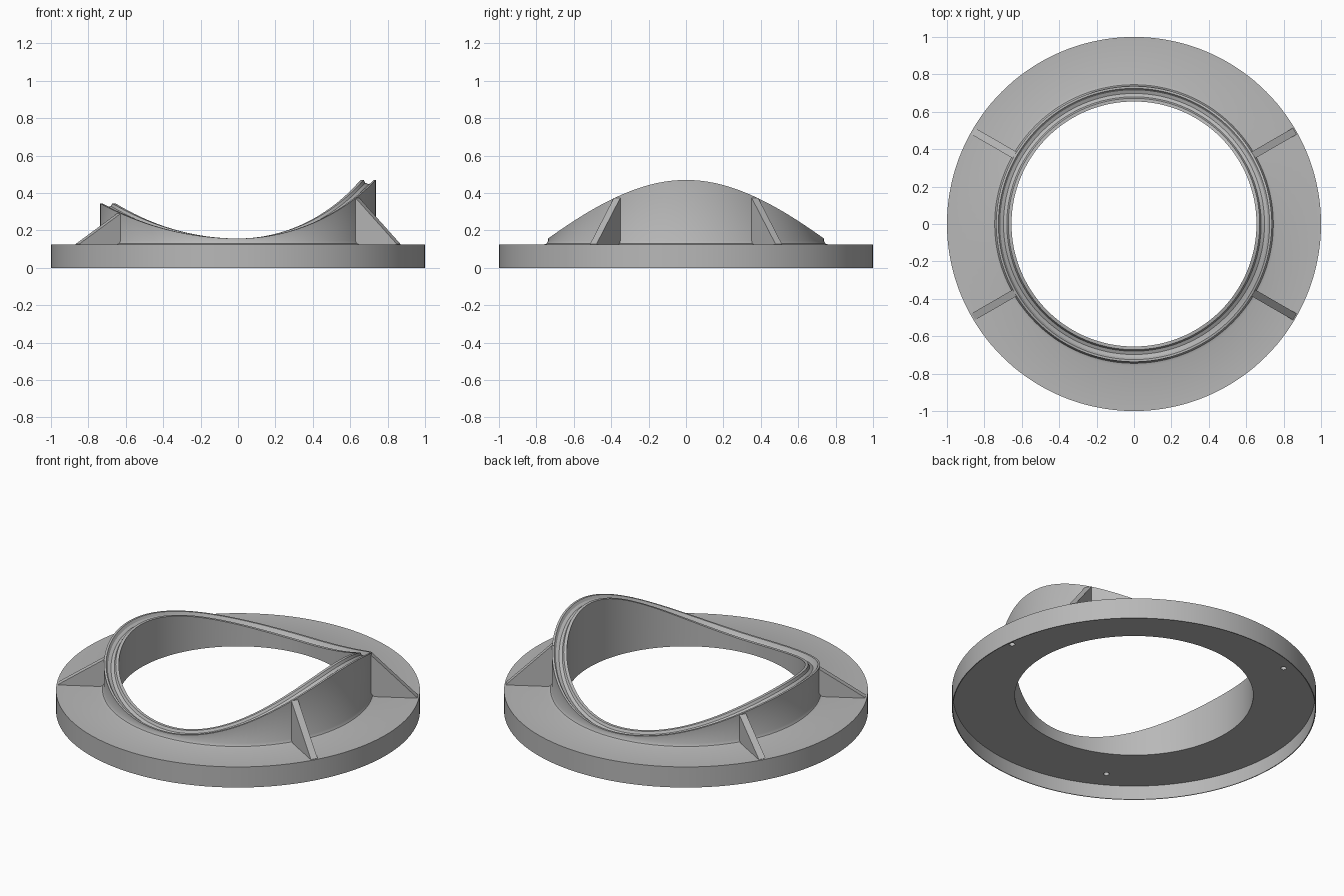
import bpy, bmesh
from math import sin, cos, pi, sqrt, radians
from mathutils import Matrix

if "Cube" in bpy.data.objects:
    bpy.data.objects.remove(bpy.data.objects["Cube"], do_unlink=True)

SEGMENTS = 144
WALL = 0.737        # outer radius of the raised collar
FLANGE_TOP = 0.125
FLOOR = 0.085       # underside of the flange, inside the thin skirt

grey = bpy.data.materials.new("plain grey")
grey.use_nodes = True
colour = (0.48, 0.48, 0.48, 1)
grey.diffuse_color = colour
grey.node_tree.nodes["Principled BSDF"].inputs["Base Color"].default_value = colour


def rim_height(angle):
    """Saddle rim: a circular arc along x, steeper on the +x side."""
    x = WALL * cos(angle)
    rise = 0.313 if x > 0 else 0.188
    radius = (WALL ** 2 + rise ** 2) / (2 * rise)
    return 0.157 + radius - sqrt(radius ** 2 - x ** 2)


def finish(name, bm):
    bmesh.ops.recalc_face_normals(bm, faces=bm.faces)
    mesh = bpy.data.meshes.new(name)
    bm.to_mesh(mesh)
    bm.free()
    obj = bpy.data.objects.new(name, mesh)
    bpy.context.collection.objects.link(obj)
    mesh.materials.append(grey)
    return obj


def activate(obj):
    bpy.ops.object.select_all(action='DESELECT')
    obj.select_set(True)
    bpy.context.view_layer.objects.active = obj


# Flange, skirt and collar: one closed profile (radius, height, follows rim)
profile = [
    (1, 0, False), (1, FLANGE_TOP, False),
    (0.76, FLANGE_TOP, False), (0.745, 0.13, False), (WALL, 0.145, False),
    (WALL, 0, True), (0.725, 0, True), (0.715, -0.015, True),
    (0.698, -0.022, True), (0.68, -0.015, True), (0.672, 0, True),
    (0.655, 0, True), (0.655, FLOOR, False),
    (0.995, FLOOR, False), (0.995, 0, False),
]
bm = bmesh.new()
rings = []
for i in range(SEGMENTS):
    a = 2 * pi * i / SEGMENTS
    rings.append([bm.verts.new((r * cos(a), r * sin(a), z + (rim_height(a) if follows else 0)))
                  for r, z, follows in profile])
for i, ring in enumerate(rings):
    following = rings[(i + 1) % SEGMENTS]
    for j in range(len(profile)):
        k = (j + 1) % len(profile)
        bm.faces.new((ring[j], following[j], following[k], ring[k]))
body = finish("flanged_collar", bm)

# Three small blind holes in the underside
bm = bmesh.new()
for degrees in (0, 120, 240):
    a = radians(degrees)
    bmesh.ops.create_cone(bm, cap_ends=True, segments=20, radius1=0.016, radius2=0.016, depth=0.05,
                          matrix=Matrix.Translation((0.875 * cos(a), 0.875 * sin(a), FLOOR)))
cutter = finish("hole_cutter", bm)
cutter.hide_render = True
cut = body.modifiers.new("holes", 'BOOLEAN')
cut.operation = 'DIFFERENCE'
cut.solver = 'EXACT'
cut.object = cutter
activate(body)
bpy.ops.object.modifier_apply(modifier=cut.name)
bpy.data.objects.remove(cutter, do_unlink=True)
activate(body)
bpy.ops.object.shade_smooth_by_angle(angle=radians(30))

# Four triangular ribs bracing the collar
ribs = {"rib_back_left": 30, "rib_back_right": 150, "rib_front_right": 210, "rib_front_left": 330}
for name, degrees in ribs.items():
    a = radians(degrees)
    top = rim_height(a) - 0.006
    outline = [(0.728, 0.11), (0.992, 0.11), (0.992, FLANGE_TOP + 0.002), (WALL, top), (0.728, top)]
    bm = bmesh.new()
    face = bm.faces.new([bm.verts.new((r, -0.02, z)) for r, z in outline])
    extruded = bmesh.ops.extrude_face_region(bm, geom=[face])["geom"]
    bmesh.ops.translate(bm, vec=(0, 0.04, 0),
                        verts=[v for v in extruded if isinstance(v, bmesh.types.BMVert)])
    bmesh.ops.rotate(bm, verts=bm.verts, cent=(0, 0, 0), matrix=Matrix.Rotation(a, 3, 'Z'))
    finish(name, bm)
